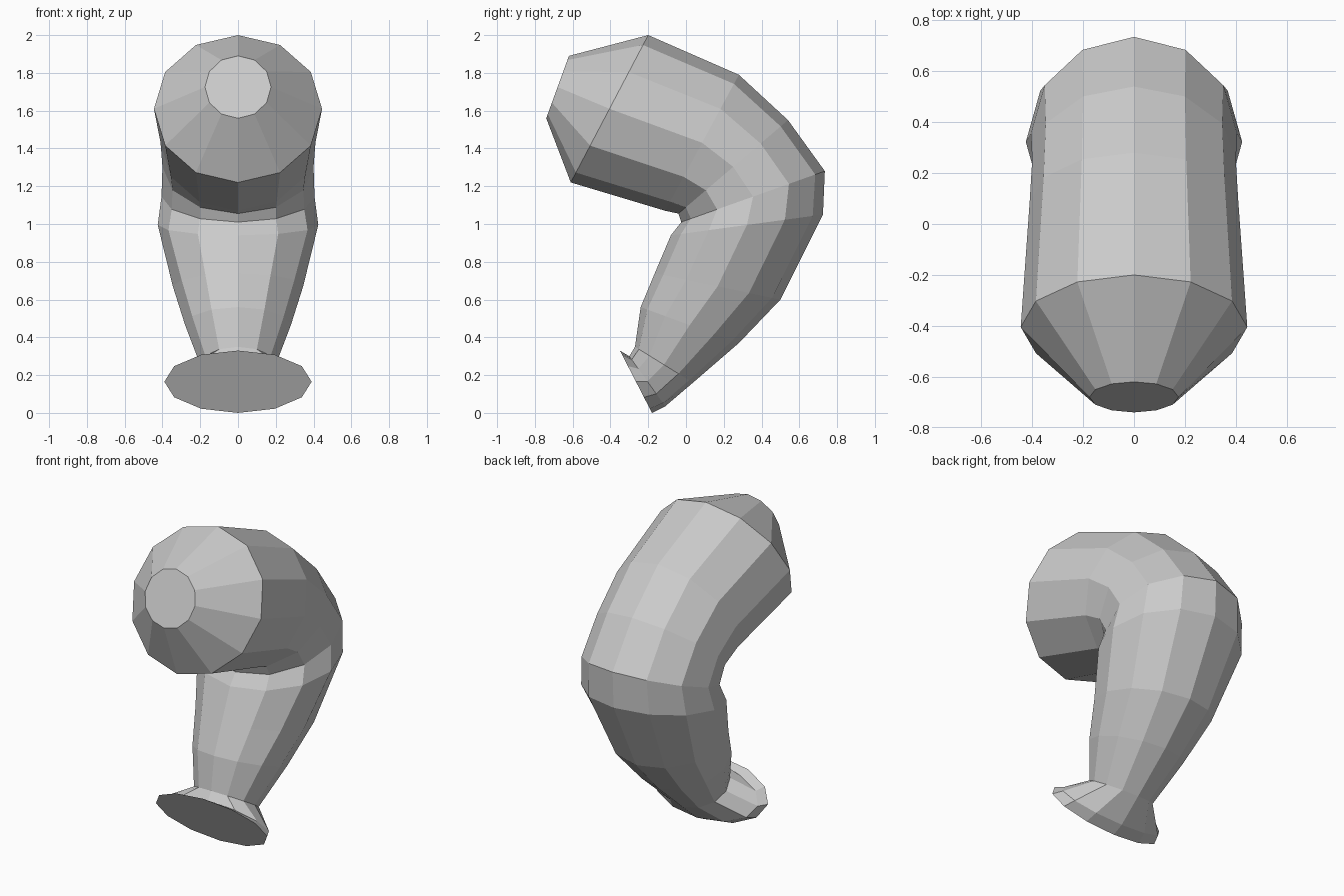
import bpy, bmesh, math
from mathutils import Vector

if "Cube" in bpy.data.objects:
    bpy.data.objects.remove(bpy.data.objects["Cube"])

SIDES = 12

grey = bpy.data.materials.new("plain grey")
grey.diffuse_color = (0.6, 0.6, 0.6, 1)
grey.use_nodes = True
grey.node_tree.nodes["Principled BSDF"].inputs["Base Color"].default_value = grey.diffuse_color


def loft(name, rings):
    """Closed tube; each ring is (outer y, outer z, inner y, inner z, half width)."""
    bm = bmesh.new()
    loops = []
    for oy, oz, iy, iz, w in rings:
        outer, inner = Vector((0, oy, oz)), Vector((0, iy, iz))
        mid, arm = (outer + inner) / 2, (outer - inner) / 2
        loop = []
        for i in range(SIDES):
            a = 2 * math.pi * i / SIDES
            loop.append(bm.verts.new(mid + arm * math.cos(a) + Vector((w * math.sin(a), 0, 0))))
        loops.append(loop)
    for a, b in zip(loops, loops[1:]):
        for i in range(SIDES):
            j = (i + 1) % SIDES
            bm.faces.new((a[i], a[j], b[j], b[i]))
    bm.faces.new(loops[0])
    bm.faces.new(loops[-1])
    bmesh.ops.recalc_face_normals(bm, faces=bm.faces)
    mesh = bpy.data.meshes.new(name)
    bm.to_mesh(mesh)
    bm.free()
    mesh.materials.append(grey)
    obj = bpy.data.objects.new(name, mesh)
    bpy.context.collection.objects.link(obj)
    return obj


# One bent tube: blunt tip, bend, tapering stem, flared oval foot
loft("curved_body", [
    (-0.62, 1.89, -0.74, 1.56, 0.175),    # flat tip
    (-0.20, 2.00, -0.61, 1.22, 0.445),    # widest collar
    (0.28, 1.79, -0.11, 1.07, 0.41),      # upper barrel
    (0.54, 1.55, -0.04, 1.055, 0.40),     # bend
    (0.735, 1.28, -0.025, 1.01, 0.405),
    (0.725, 1.05, -0.08, 0.94, 0.425),
    (0.50, 0.60, -0.165, 0.74, 0.345),    # stem
    (0.28, 0.37, -0.24, 0.56, 0.28),
    (0.037, 0.16, -0.27, 0.35, 0.20),     # neck
    (-0.11, 0.035, -0.30, 0.30, 0.36),    # foot flare
    (-0.18, 0.00, -0.35, 0.33, 0.39),     # foot rim
])
